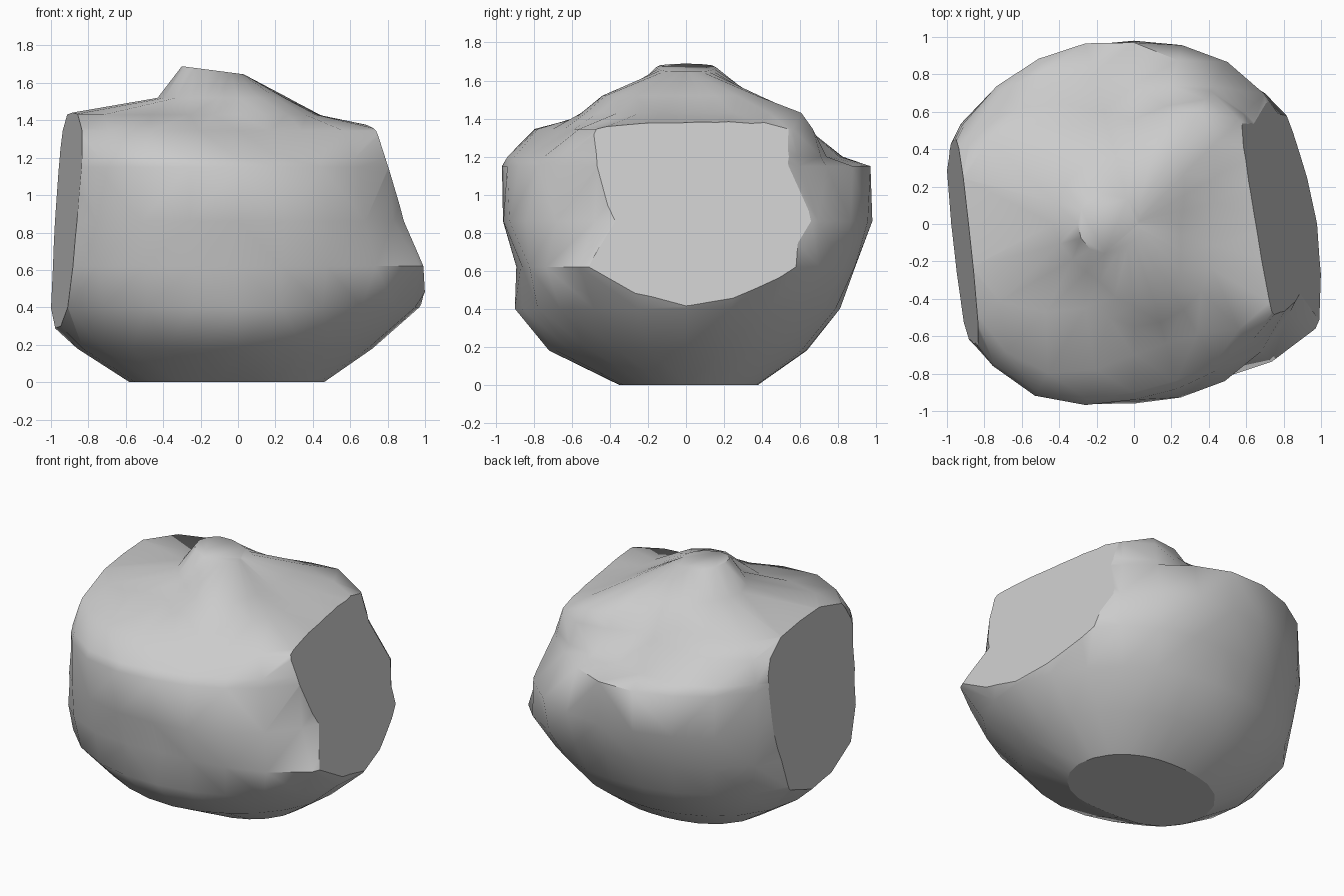
import bpy, bmesh, math
from mathutils import Vector

if "Cube" in bpy.data.objects:
    bpy.data.objects.remove(bpy.data.objects["Cube"])

# Horizontal outlines of the boulder: height -> radii every 30 degrees from +x
OUTLINES = {
    0.00: (.46, .44, .40, .38, .42, .52, .58, .53, .40, .35, .38, .43),
    0.18: (.72, .68, .64, .63, .70, .80, .86, .84, .76, .72, .70, .71),
    0.40: (.97, .87, .83, .81, .86, .97, 1.1, 1.05, .97, .90, .90, .97),
    0.62: (1.1, 1.02, .96, .89, .93, 1.03, 1.1, 1.1, 1.0, .87, .95, 1.12),
    0.86: (1.0, .97, 1.0, .98, 1.01, 1.07, 1.1, 1.09, 1.04, .96, .97, .96),
    1.15: (1.0, .86, .85, .97, 1.02, 1.06, 1.1, 1.07, 1.06, .94, .90, .93),
    1.20: (.92, .84, .82, .74, .95, 1.05, 1.1, 1.06, 1.04, .90, .86, .92),
    1.345: (.80, .79, .77, .56, .74, 1.0, 1.1, 1.0, .92, .70, .68, .90),
    1.43: (.42, .50, .70, .50, .60, .90, .95, .83, .52, .55, .53, .48),
    1.52: (.25, .31, .43, .36, .40, .42, .43, .38, .36, .44, .41, .29),
    1.65: (.02, .03, .06, .11, .17, .27, .30, .27, .17, .11, .06, .03),
}
SIDES = 24
SUMMIT = 1.65


def radius(row, k):
    """Smooth periodic radius at step k of SIDES."""
    i, half = divmod(k, 2)
    a, b, c, d = (row[(i + j) % 12] for j in (-1, 0, 1, 2))
    return (9 * (b + c) - a - d) / 16 if half else b


bm = bmesh.new()
rings = []
for z, row in OUTLINES.items():
    ring = []
    for k in range(SIDES):
        ang = 2 * math.pi * k / SIDES
        r = radius(row, k)
        x, y = r * math.cos(ang), r * math.sin(ang)
        # The small summit facet tilts up towards the left
        ring.append(bm.verts.new((x, y, z - .13 * x if z == SUMMIT else z)))
    rings.append(ring)

# Weathered skin, flat base and small summit
for low, high in zip(rings, rings[1:]):
    for k in range(SIDES):
        n = (k + 1) % SIDES
        bm.faces.new((low[k], low[n], high[n], high[k]))
bm.faces.new(rings[0][::-1])
bm.faces.new(rings[-1])
bmesh.ops.triangulate(bm, faces=[f for f in bm.faces if len(f.verts) == 4])

# Split the two flat sides: (plane normal, plane offset)
for normal, offset in ((Vector((1, .16, .34)), 1.12),
                       (Vector((-1, -.11, .08)), 1.0)):
    point = normal * (offset / normal.length_squared)
    bmesh.ops.bisect_plane(bm, geom=bm.verts[:] + bm.edges[:] + bm.faces[:],
                           plane_co=point, plane_no=normal, clear_outer=True)
    bmesh.ops.holes_fill(bm, edges=[e for e in bm.edges if e.is_boundary], sides=0)
bmesh.ops.recalc_face_normals(bm, faces=bm.faces[:])

mesh = bpy.data.meshes.new("boulder")
bm.to_mesh(mesh)
bm.free()
boulder = bpy.data.objects.new("boulder", mesh)
bpy.context.collection.objects.link(boulder)

# Plain grey stone
stone = bpy.data.materials.new("grey_stone")
stone.diffuse_color = (.6, .6, .6, 1)
stone.use_nodes = True
stone.node_tree.nodes["Principled BSDF"].inputs["Base Color"].default_value = stone.diffuse_color
mesh.materials.append(stone)

bpy.context.view_layer.objects.active = boulder
boulder.select_set(True)
bpy.ops.object.shade_smooth_by_angle(angle=math.radians(60))

# Crisp rims around the flat base and split sides
for face in mesh.polygons:
    if face.area > .2:
        face.use_smooth = False
        for i in face.loop_indices:
            mesh.edges[mesh.loops[i].edge_index].use_edge_sharp = True
